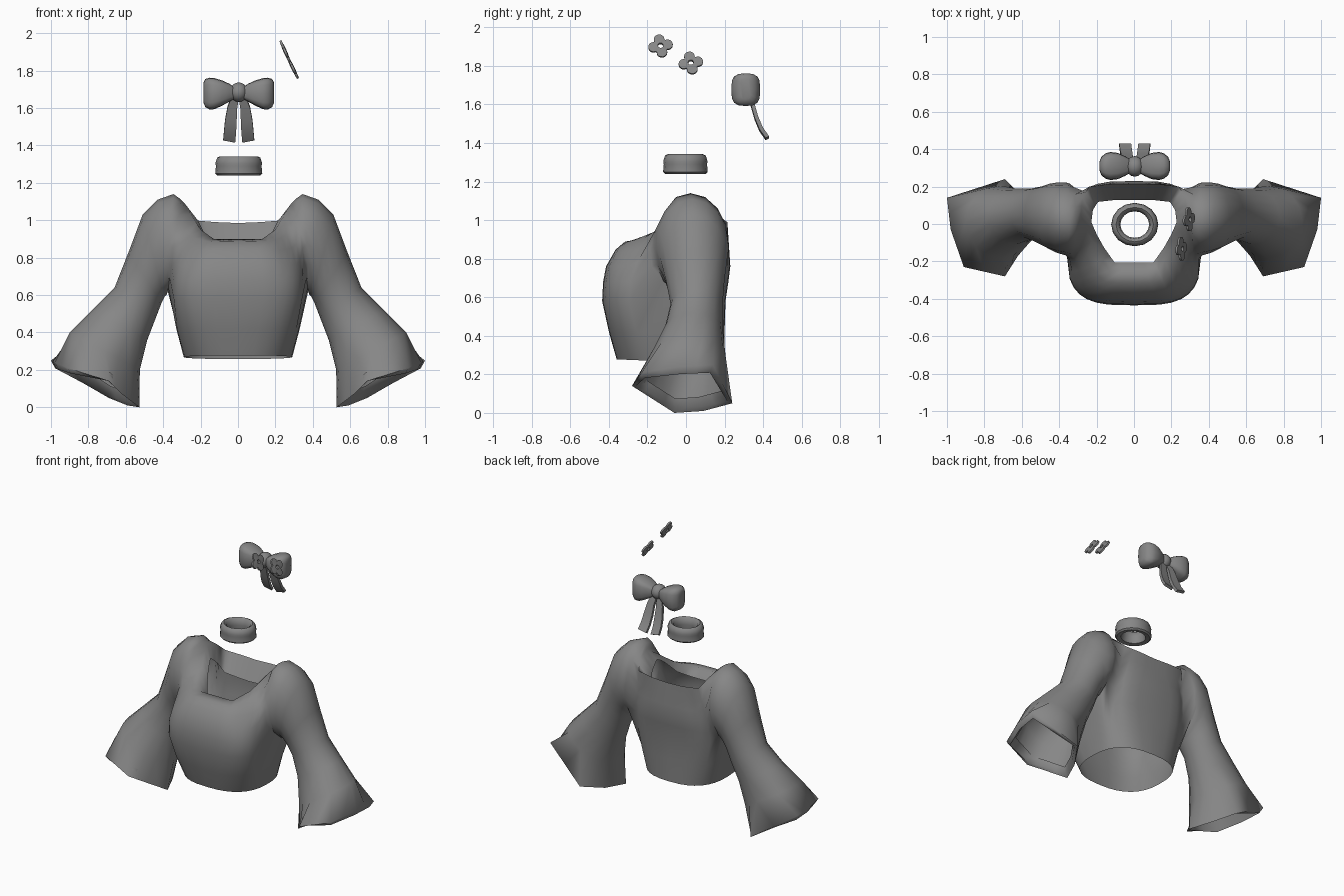
import bpy, bmesh
from math import sin, cos, pi, radians
from mathutils import Vector, Matrix

if "Cube" in bpy.data.objects:
    bpy.data.objects.remove(bpy.data.objects["Cube"])

grey = bpy.data.materials.new("dark_grey")
grey.diffuse_color = (0.24, 0.24, 0.24, 1)
grey.use_nodes = True
grey.node_tree.nodes["Principled BSDF"].inputs["Base Color"].default_value = grey.diffuse_color


def make(name, bm, angle=50):
    bmesh.ops.recalc_face_normals(bm, faces=bm.faces)
    me = bpy.data.meshes.new(name)
    bm.to_mesh(me)
    bm.free()
    ob = bpy.data.objects.new(name, me)
    bpy.context.collection.objects.link(ob)
    me.materials.append(grey)
    me.shade_smooth()
    me.set_sharp_from_angle(angle=radians(angle))
    return ob


def loft(rings, bm=None, caps=False, closed=False, skip=()):
    """Skin a list of equal-length closed rings, leaving out skipped (row, column) cells."""
    bm = bm or bmesh.new()
    vs = [[bm.verts.new(p) for p in r] for r in rings]
    n = len(vs[0])
    for k, (a, b) in enumerate(zip(vs, vs[1:] + vs[:1] if closed else vs[1:])):
        for i in range(n):
            j = (i + 1) % n
            if (k, i) not in skip:
                bm.faces.new((a[i], a[j], b[j], b[i]))
    if caps:
        bm.faces.new(vs[0])
        bm.faces.new(vs[-1])
    return bm


def subdivide(ring):
    out = []
    for i, p in enumerate(ring):
        p, q = Vector(p), Vector(ring[(i + 1) % len(ring)])
        out += [p, (p + q) / 2]
    return out


def spow(v, e):
    return (1 if v >= 0 else -1) * abs(v) ** e


def mirrored(ring):
    return [Vector((-p[0], p[1], p[2])) for p in ring]


# Sleeves: sections from the armhole over a puffed shoulder to an angular flared hem
M = 16
sections = [((0.31, 1.115), (0.375, 0.62), -0.175, 0.215), ((0.345, 1.14), (0.38, 0.605), -0.175, 0.222),
            ((0.43, 1.11), (0.39, 0.595), -0.155, 0.222), ((0.51, 1.03), (0.395, 0.585), -0.135, 0.215),
            ((0.585, 0.83), (0.41, 0.555), -0.105, 0.20), ((0.66, 0.64), (0.435, 0.49), -0.08, 0.19),
            ((0.78, 0.52), (0.485, 0.36), -0.11, 0.19), ((0.90, 0.40), (0.525, 0.20), -0.18, 0.205)]
sleeve = []
for (ox, oz), (ix, iz), yf, yb in sections:
    c = Vector(((ox + ix) / 2, (yf + yb) / 2, (oz + iz) / 2))
    u = Vector(((ox - ix) / 2, 0, (oz - iz) / 2))
    v = Vector((0, (yf - yb) / 2, 0))
    sleeve.append([c + u * cos(2 * pi * i / M) + v * sin(2 * pi * i / M) for i in range(M)])
hem = subdivide([(0.98, -0.03, 0.24), (0.91, -0.23, 0.21), (0.69, -0.28, 0.14),
                 (0.62, -0.17, 0.07), (0.527, -0.06, 0.0), (0.59, 0.09, 0.01),
                 (0.69, 0.24, 0.05), (1.0, 0.14, 0.25)])
mid = sum(hem, Vector()) / M
# turned-in lip at the hem
sleeve += [hem, [p.lerp(mid, 0.09) + Vector((0, 0, 0.02 - 0.05 * (p.x - 0.53) / 0.47)) for p in hem],
           [p.lerp(mid, 0.2) + Vector((-0.02, 0, 0.05)) for p in hem]]

# Bodice: stacked rounded sections ending in the square neckline
N = 32
rows = []
for z, hw, yf, yb, e in [(0.268, 0.29, -0.36, 0.20, 0.78), (0.42, 0.33, -0.40, 0.20, 0.67),
                         (0.58, 0.36, -0.435, 0.205, 0.6), (0.68, 0.36, -0.43, 0.22, 0.6),
                         (0.76, 0.355, -0.415, 0.23, 0.62)]:
    yc, h = (yf + yb) / 2, (yb - yf) / 2
    tip = 0.01 if z < 0.3 else 0
    rows.append([Vector((hw * spow(sin(2 * pi * i / N), e), yc - h * spow(cos(2 * pi * i / N), e),
                         z + tip * cos(2 * pi * i / N))) for i in range(N)])
half = [(0, -0.25, 0.90), (0.13, -0.25, 0.90), (0.20, -0.14, 0.95), (0.25, -0.04, 1.03),
        (0.285, 0.05, 1.09), (0.275, 0.14, 1.06), (0.24, 0.20, 1.00), (0.12, 0.215, 0.99),
        (0, 0.215, 0.985)]
neck = subdivide(half + mirrored(half[-2:0:-1]))
for t in (0.3, 0.6):
    rows.append([a.lerp(b, t) + Vector((0, 0, 0.045 * max(0, cos(2 * pi * i / N))))
                 for i, (a, b) in enumerate(zip(rows[4], neck))])
rows.append(neck)
# inward neckline facing
rows.append([Vector((p.x * 0.8, (p.y + 0.02) * 0.72 - 0.04, p.z - 0.06 - 0.06 * max(0, p.y / 0.2)))
             for p in neck])
# snap the grid border around each armhole onto the sleeve's first section
border = ([(6, 9), (6, 8), (6, 7), (5, 7), (4, 7), (3, 7), (2, 7), (2, 8), (2, 9), (2, 10), (2, 11),
           (3, 11), (4, 11), (5, 11), (6, 11), (6, 10)])
for (r, c), p in zip(border, sleeve[0]):
    rows[r][c] = p.copy()
    rows[r][N - c] = mirrored([p])[0]
skip = {(r, c) for r in range(2, 6) for c in (7, 8, 9, 10, 21, 22, 23, 24)}
bm = loft(rows, skip=skip)
loft(sleeve, bm)
loft([mirrored(r) for r in sleeve], bm)
bmesh.ops.remove_doubles(bm, verts=bm.verts, dist=0.0005)
bmesh.ops.delete(bm, geom=[v for v in bm.verts if not v.link_faces], context='VERTS')
# relax the armhole seams at the front
fixed = [p for r in (rows[7], rows[8]) for p in r]
seam = [v for v in bm.verts if 0.2 < abs(v.co.x) < 0.37 and v.co.y < 0.0 and 0.74 < v.co.z < 1.08
        and min((v.co - p).length for p in fixed) > 0.001]
for _ in range(2):
    bmesh.ops.smooth_vert(bm, verts=seam, factor=0.4, use_axis_x=True, use_axis_y=True, use_axis_z=True)
make("blouse", bm, 75)

# Neck band
band = [(0.115, 1.24), (0.126, 1.25), (0.122, 1.29), (0.125, 1.305), (0.115, 1.335), (0.10, 1.342),
        (0.083, 1.33), (0.077, 1.29), (0.085, 1.245)]
make("neck_band", loft([[(0.004 + r * cos(2 * pi * i / 16), -0.003 + r * 0.92 * sin(2 * pi * i / 16), z)
                         for i in range(16)] for r, z in band], closed=True))

# Bow: two plump loops, a knot and two ribbons
X = 0.004
bow = [(0.015, 1.68, 0.025, 0.03), (0.05, 1.682, 0.048, 0.052), (0.09, 1.68, 0.068, 0.07),
       (0.13, 1.677, 0.083, 0.075), (0.155, 1.677, 0.085, 0.068), (0.178, 1.68, 0.076, 0.05),
       (0.188, 1.682, 0.055, 0.025)]
tail = [(0.018, 0.325, 1.66, 0.018), (0.035, 0.345, 1.60, 0.025), (0.042, 0.365, 1.53, 0.031),
        (0.047, 0.39, 1.47, 0.032), (0.051, 0.422, 1.425, 0.032)]
for side, s in (("left", 1), ("right", -1)):
    make(side + "_bow_loop", loft([[(X + s * x, 0.31 + hy * spow(cos(2 * pi * i / 16), 0.6),
                                     z + hz * spow(sin(2 * pi * i / 16), 0.6))
                                    for i in range(16)] for x, z, hz, hy in bow], caps=True))
    make(side + "_ribbon", loft([[(X + s * (x + a * w), y + b, z + b * 0.5 + 0.006 * a)
                                  for a, b in ((-1, -.009), (1, -.009), (1, .009), (-1, .009))]
                                 for x, y, z, w in tail], caps=True), 40)
bm = bmesh.new()
bmesh.ops.create_uvsphere(bm, u_segments=16, v_segments=10, radius=1,
                          matrix=Matrix.Translation((X, 0.308, 1.685)) @ Matrix.Diagonal((0.048, 0.055, 0.052, 1)))
make("bow_knot", bm)

# Four-petal hair flowers with a pierced centre
K = 48
for k, (loc, tilt) in enumerate([((0.252, -0.132, 1.903), 24), ((0.293, 0.025, 1.815), 26)]):
    rings = []
    for inner, h in ((0, -0.006), (0, 0.006), (1, 0.009), (1, -0.009)):
        ring = []
        for i in range(K):
            a = 2 * pi * i / K
            r = 0.014 if inner else 0.03 + 0.034 * abs(cos(2 * (a - 0.2))) ** 0.6
            ring.append((h, r * cos(a), r * sin(a)))
        rings.append(ring)
    bm = loft(rings, closed=True)
    bm.transform(Matrix.Translation(loc) @ Matrix.Rotation(radians(-tilt), 4, 'Y'))
    make("hair_flower_%d" % (k + 1), bm)
